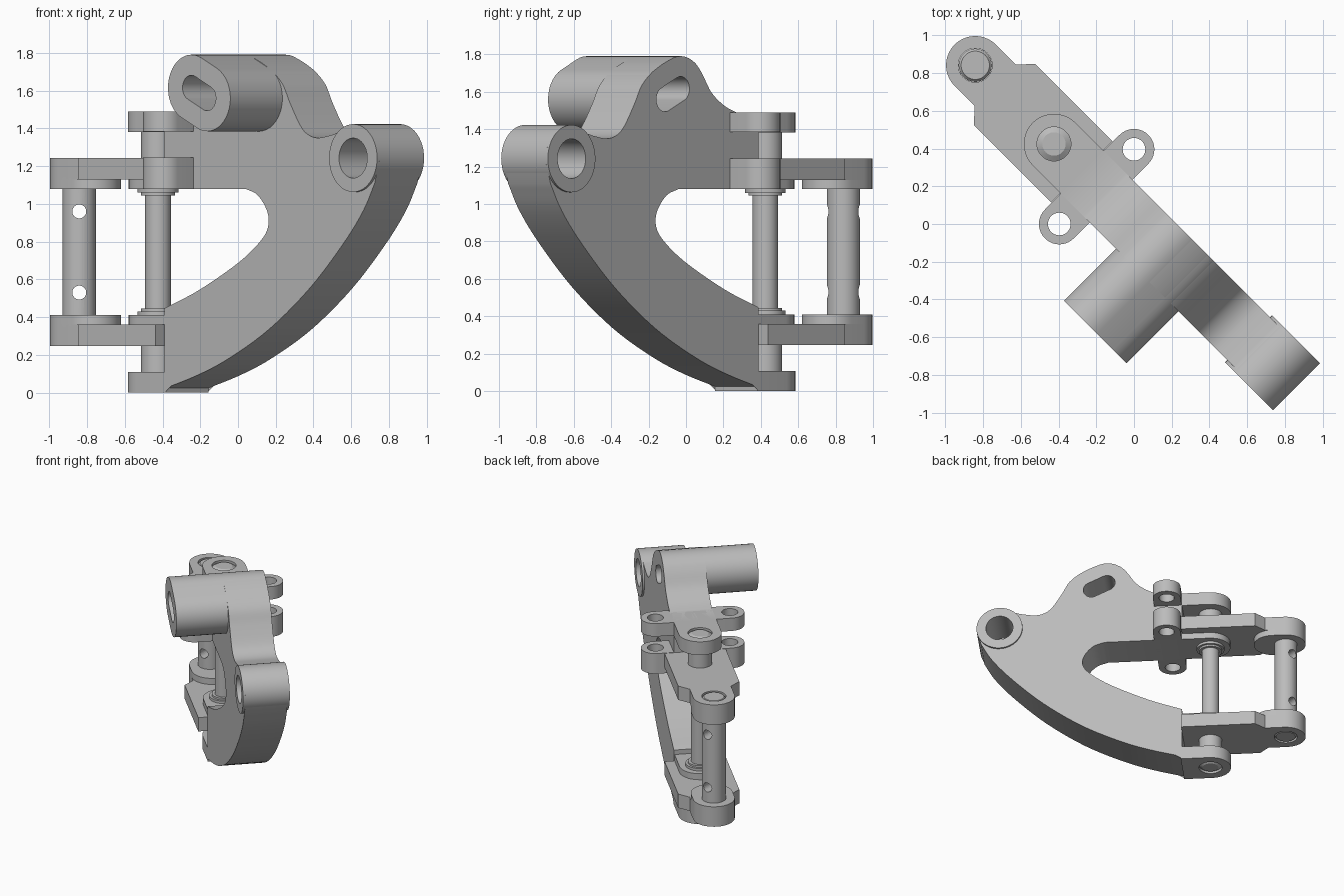
import bpy, bmesh, math
from mathutils import Matrix, Vector

if "Cube" in bpy.data.objects:
    bpy.data.objects.remove(bpy.data.objects["Cube"])

mat = bpy.data.materials.new("plain grey")
mat.use_nodes = True
grey = (0.5, 0.5, 0.5, 1)
mat.diffuse_color = grey
mat.node_tree.nodes["Principled BSDF"].inputs["Base Color"].default_value = grey

# The whole assembly lies along a line turned 45 degrees about z
TURN = Matrix.Rotation(math.radians(-45), 4, 'Z')
PIN, END, TOP = -0.6, -1.19, 1.49
HALF = 0.16


def arc(c, r, a0, a1, n=20):
    angles = [math.radians(a0 + (a1 - a0) * i / n) for i in range(n + 1)]
    return [(c[0] + r * math.cos(a), c[1] + r * math.sin(a)) for a in angles]


def circle(c, r, n=40):
    return arc(c, r, 0, 360, n)[:-1]


def capsule(a, b, r):
    t = math.degrees(math.atan2(b[1] - a[1], b[0] - a[0]))
    return arc(b, r, t - 90, t + 90) + arc(a, r, t + 90, t + 270)


def round_end(u0, u1, r):
    return arc((u0, 0), r, 90, 270) + [(u1, -r), (u1, r)]


def smooth_path(pts, n=5):
    """Smooth curve through the points."""
    p = [Vector(q) for q in pts]
    p = [2 * p[0] - p[1]] + p + [2 * p[-1] - p[-2]]
    out = []
    for a, b, c, d in zip(p, p[1:], p[2:], p[3:]):
        for i in range(n):
            t = i / n
            out.append(tuple(0.5 * (2 * b + (c - a) * t + (2 * a - 5 * b + 4 * c - d) * t * t
                                    + (3 * b - a - 3 * c + d) * t ** 3)))
    return out + [tuple(pts[-1])]


def finish(name, bm, angle=30):
    bmesh.ops.remove_doubles(bm, verts=bm.verts, dist=0.0002)
    bmesh.ops.recalc_face_normals(bm, faces=bm.faces)
    bm.transform(TURN)
    me = bpy.data.meshes.new(name)
    bm.to_mesh(me)
    bm.free()
    me.materials.clear()
    me.materials.append(mat)
    ob = bpy.data.objects.new(name, me)
    bpy.context.collection.objects.link(ob)
    bpy.ops.object.select_all(action='DESELECT')
    ob.select_set(True)
    bpy.context.view_layer.objects.active = ob
    bpy.ops.object.shade_smooth_by_angle(angle=math.radians(angle))
    return ob


def extrude(name, loops, lo, hi, upright=False):
    """Filled outline with holes, thick from lo to hi (along z, or across the arm)."""
    cu = bpy.data.curves.new(name, 'CURVE')
    cu.dimensions = '2D'
    cu.fill_mode = 'BOTH'
    cu.extrude = (hi - lo) / 2
    for loop in loops:
        s = cu.splines.new('POLY')
        s.points.add(len(loop) - 1)
        for p, q in zip(s.points, loop):
            p.co = (q[0], q[1], 0, 1)
        s.use_cyclic_u = True
    tmp = bpy.data.objects.new(name, cu)
    bpy.context.collection.objects.link(tmp)
    bpy.context.view_layer.update()
    me = bpy.data.meshes.new_from_object(tmp.evaluated_get(bpy.context.evaluated_depsgraph_get()))
    bpy.data.objects.remove(tmp)
    bpy.data.curves.remove(cu)
    bm = bmesh.new()
    bm.from_mesh(me)
    bpy.data.meshes.remove(me)
    mid = (lo + hi) / 2
    if upright:
        bm.transform(Matrix.Translation((0, mid, 0)) @ Matrix.Rotation(math.pi / 2, 4, 'X'))
    else:
        bm.transform(Matrix.Translation((0, 0, mid)))
    return finish(name, bm)


def lathe(name, u, profile):
    bm = bmesh.new()
    vs = [bm.verts.new((u + r, 0, z)) for r, z in profile]
    es = [bm.edges.new(e) for e in zip(vs, vs[1:])]
    bmesh.ops.spin(bm, geom=vs + es, cent=(u, 0, 0), axis=(0, 0, 1),
                   angle=math.tau, steps=40, use_duplicate=False)
    return finish(name, bm)


# Curved arm with its pivot and slot openings
pivot = (1.04, 1.243)
slot = ((0.2, 1.616), (0.318, 1.56))
outer = smooth_path([(-.47, 0), (-.15, .09), (.1, .185), (.4, .34), (.7, .555),
                     (.95, .79), (1.1, .965), (1.185, 1.11)])
crest = smooth_path([(.924, 1.381), (.845, 1.362), (.754, 1.35), (.68, 1.37), (.624, 1.42),
                     (.55, 1.535), (.49, 1.64), (.393, 1.718), (.275, 1.774), (.19, 1.79),
                     (.1, 1.76), (.04, 1.7), (-.033, 1.596), (-.13, 1.526), (-.22, 1.49)])
inner = smooth_path([(.217, 1.08), (.306, 1.047), (.375, .968), (.388, .889), (.336, .81),
                     (.171, .693), (-.128, .545), (-.39, .447)])
outline = (outer + arc(pivot, .18, -28, 130)[:-1] + crest
           + [(-.39, TOP), (-.39, 1.08)] + inner + [(-.39, 0)])
pivot_hole = circle(pivot, .106)
slot_hole = capsule(*slot, .066)
extrude("curved_arm", [outline, pivot_hole, slot_hole], -HALF, HALF, True)
extrude("pivot_boss", [circle(pivot, .18, 48), pivot_hole], -.177, .175, True)
extrude("slotted_boss", [capsule(*slot, .175), slot_hole], -.55, HALF, True)

# Side eyelets on both levels of the arm
for level, lo, hi in (("upper", 1.385, TOP), ("lower", 1.08, 1.245)):
    for side, s in (("left", 1), ("right", -1)):
        eye = (-.28, .28 * s)
        extrude(f"{level}_{side}_eyelet",
                [capsule(eye, (-.28, .05 * s), .108), circle(eye, .06)], lo, hi)

# Hinge lugs and link plates, the upper set mirroring the lower one
plate = ([(-.39, .23), (-.97, .23), (-1.04, .155)] + arc((END, 0), .155, 90, 270)
         + [(-1.04, -.155), (-.97, -.23), (-.39, -.23)])
pin_hole, end_hole = circle((PIN, 0), .09), circle((END, 0), .09)
for level in ("lower", "upper"):
    def part(name, loops, lo, hi):
        if level == "upper":
            lo, hi = TOP - hi, TOP - lo
        extrude(f"{level}_{name}", loops, lo, hi)
    part("lug", [round_end(PIN, -.38, HALF), pin_hole], 0, .108)
    part("link_plate", [plate, pin_hole, end_hole], .247, .36)
    part("link_end_pad", [capsule((END, 0), (-1.096, 0), .155), end_hole], .35, .41)
    part("link_hinge_pad", [round_end(PIN, -.39, .155), pin_hole], .35, .41)
    part("washer", [circle((PIN, 0), .108)], .41, .43)

# Hinge pin, stepped between the links
half_pin = [(0, 0.002), (.062, .002), (.09, .02), (.09, .445), (.068, .445)]
lathe("hinge_pin", PIN, half_pin + [(r, TOP - z) for r, z in reversed(half_pin)])

# End pin with two cross holes
end_half = [(0, .25), (.075, .25), (.088, .265)]
end_pin = lathe("end_pin", END, end_half + [(r, TOP - z) for r, z in reversed(end_half)])
for i, z in enumerate((.53, .96)):
    bpy.ops.mesh.primitive_cylinder_add(vertices=24, radius=.037, depth=.5,
                                        location=(END * math.sqrt(.5), -END * math.sqrt(.5), z),
                                        rotation=(math.pi / 2, 0, 0))
    cutter = bpy.context.object
    cutter.name = f"cross_hole_cutter_{i + 1}"
    cutter.data.materials.append(mat)
    cutter.hide_render = True
    cutter.hide_set(True)
    mod = end_pin.modifiers.new("cross hole", 'BOOLEAN')
    mod.operation = 'DIFFERENCE'
    mod.object = cutter
